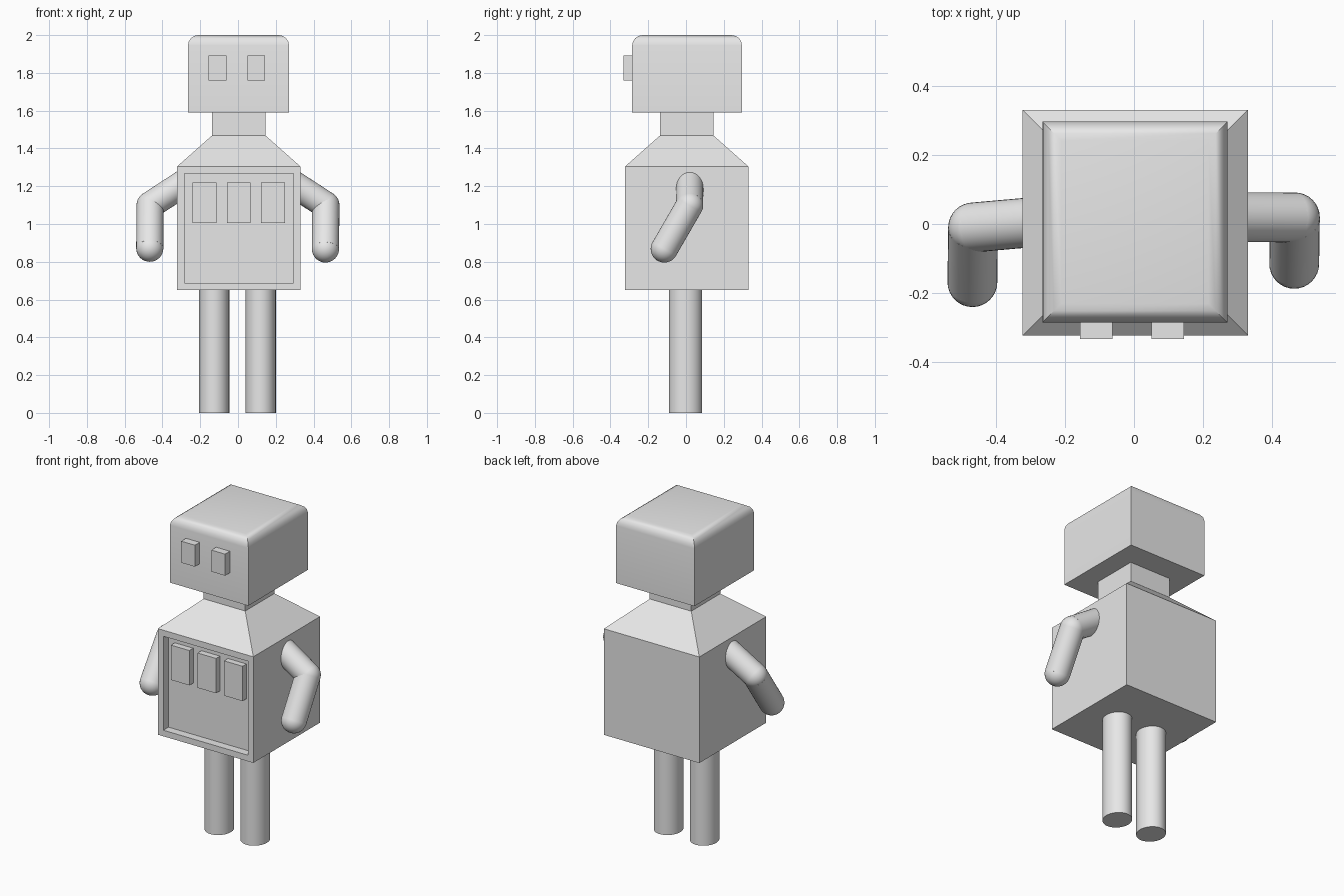
import bpy, bmesh, math
from mathutils import Vector

if "Cube" in bpy.data.objects:
    bpy.data.objects.remove(bpy.data.objects["Cube"])

grey = bpy.data.materials.new("plain grey")
grey.diffuse_color = (0.8, 0.8, 0.8, 1)
grey.use_nodes = True
grey.node_tree.nodes["Principled BSDF"].inputs["Base Color"].default_value = grey.diffuse_color


def finish(bm, name, smooth=False):
    bmesh.ops.recalc_face_normals(bm, faces=bm.faces[:])
    me = bpy.data.meshes.new(name)
    bm.to_mesh(me)
    bm.free()
    me.materials.append(grey)
    ob = bpy.data.objects.new(name, me)
    bpy.context.collection.objects.link(ob)
    if smooth:
        bpy.ops.object.select_all(action='DESELECT')
        bpy.context.view_layer.objects.active = ob
        ob.select_set(True)
        bpy.ops.object.shade_smooth_by_angle(angle=math.radians(35))
    return ob


def box_bm(lo, hi):
    bm = bmesh.new()
    bmesh.ops.create_cube(bm, size=1)
    for v in bm.verts:
        v.co = [hi[i] if v.co[i] > 0 else lo[i] for i in range(3)]
    return bm


def add_rod(bm, a, b, r):
    a, b = Vector(a), Vector(b)
    geo = bmesh.ops.create_cone(bm, cap_ends=True, segments=32,
                                radius1=r, radius2=r, depth=(b - a).length)
    m = (b - a).to_track_quat('Z', 'Y').to_matrix().to_4x4()
    m.translation = (a + b) / 2
    bmesh.ops.transform(bm, matrix=m, verts=geo["verts"])


def add_ball(bm, c, r):
    geo = bmesh.ops.create_uvsphere(bm, u_segments=32, v_segments=16, radius=r)
    bmesh.ops.translate(bm, vec=c, verts=geo["verts"])


# Torso: box tapering into shoulders and a square neck
C = 0.004
bm = bmesh.new()
rings = []
for half, z in ((0.326, 0.65), (0.326, 1.305), (0.142, 1.468), (0.142, 1.60)):
    rings.append([bm.verts.new((C + sx * half, C + sy * half, z))
                  for sx, sy in ((-1, -1), (1, -1), (1, 1), (-1, 1))])
bm.faces.new(rings[0])
bm.faces.new(rings[-1])
for a, b in zip(rings, rings[1:]):
    for i in range(4):
        j = (i + 1) % 4
        bm.faces.new((a[i], a[j], b[j], b[i]))
bmesh.ops.recalc_face_normals(bm, faces=bm.faces[:])
# Recessed chest panel
front = min(bm.faces, key=lambda f: (round(f.normal.y, 3), f.calc_center_median().z))
bmesh.ops.inset_region(bm, faces=[front], thickness=0.053)
ext = bmesh.ops.extrude_face_region(bm, geom=[front])
bmesh.ops.translate(bm, vec=(0, 0.05, 0),
                    verts=[v for v in ext["geom"] if isinstance(v, bmesh.types.BMVert)])
if front.is_valid:
    bmesh.ops.delete(bm, geom=[front], context='FACES_ONLY')
finish(bm, "torso")

# Chest buttons
for i, x in enumerate((-0.178, 0.004, 0.185)):
    finish(box_bm((x - 0.063, -0.31, 1.005), (x + 0.063, -0.265, 1.22)),
           f"chest_button_{i + 1}")

# Head with rounded top edges
bm = box_bm((-0.265, -0.285, 1.59), (0.27, 0.296, 2.0))
top = [e for e in bm.edges if all(v.co.z > 1.9 for v in e.verts)]
bmesh.ops.bevel(bm, geom=top, offset=0.055, segments=4, profile=0.5, affect='EDGES')
finish(bm, "head", smooth=True)

# Eyes
for side, x in (("left", -0.109), ("right", 0.097)):
    finish(box_bm((x - 0.047, -0.332, 1.76), (x + 0.047, -0.27, 1.893)), side + "_eye")

# Legs, slightly oval
for side, x in (("left", -0.126), ("right", 0.12)):
    bm = bmesh.new()
    add_rod(bm, (0, 0, 0), (0, 0, 0.66), 0.08)
    bmesh.ops.scale(bm, vec=(1, 1.1, 1), verts=bm.verts[:])
    bmesh.ops.translate(bm, vec=(x, -0.002, 0), verts=bm.verts[:])
    finish(bm, side + "_leg", smooth=True)

# Bent arms with ball elbows and hands
R = 0.072
for side, shoulder, elbow, hand in (
        ("left", (-0.25, 0.009, 1.24), (-0.465, -0.01, 1.10), (-0.467, -0.168, 0.872)),
        ("right", (0.25, 0.02, 1.24), (0.465, 0.019, 1.10), (0.463, -0.115, 0.868))):
    for part, a, b in (("upper_arm", shoulder, elbow), ("forearm", elbow, hand)):
        bm = bmesh.new()
        add_rod(bm, a, b, R)
        finish(bm, f"{side}_{part}", smooth=True)
    for part, c in (("elbow", elbow), ("hand", hand)):
        bm = bmesh.new()
        add_ball(bm, c, R)
        finish(bm, f"{side}_{part}", smooth=True)
